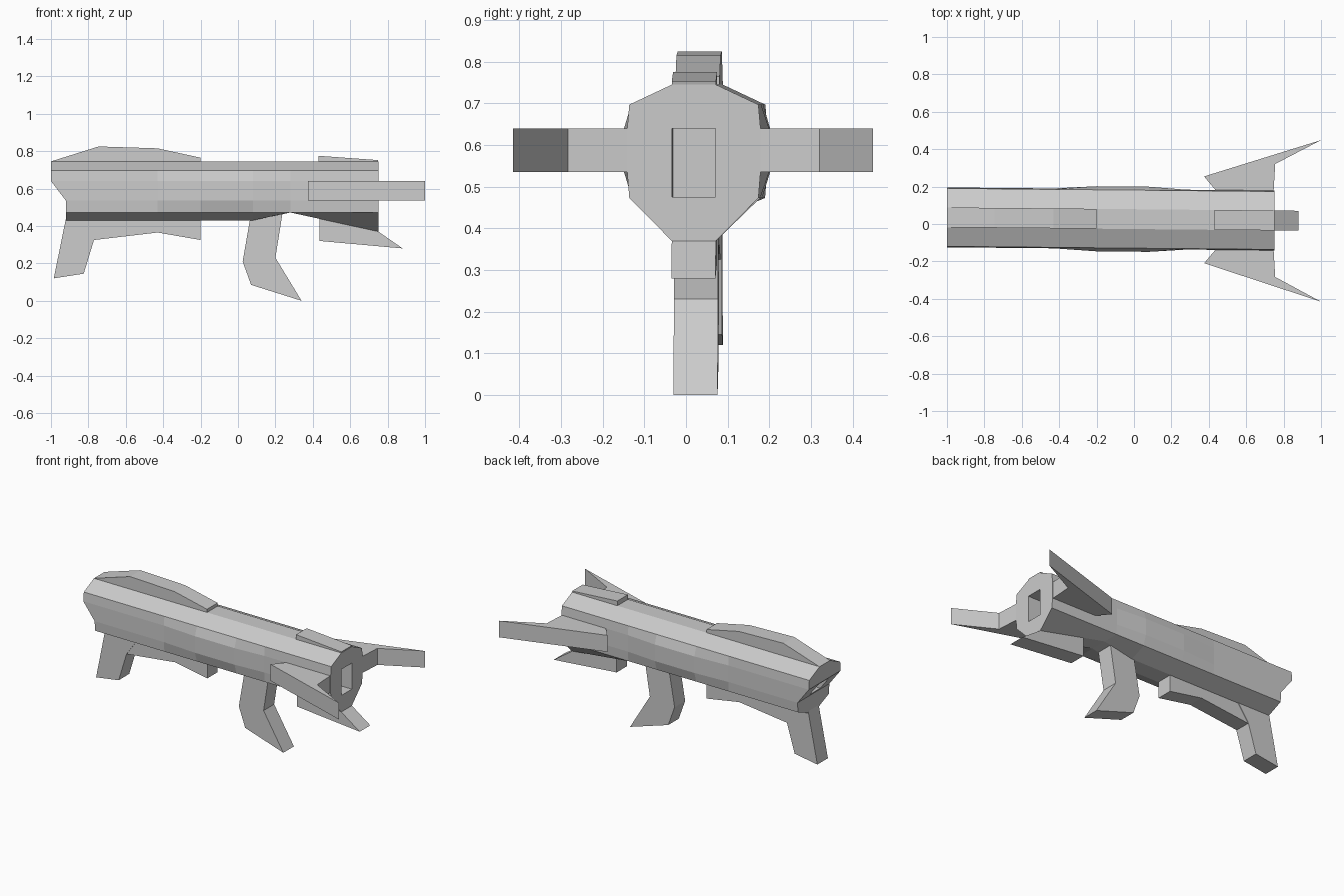
import bpy
import bmesh

if "Cube" in bpy.data.objects:
    bpy.data.objects.remove(bpy.data.objects["Cube"])

grey = bpy.data.materials.new("light_grey")
grey.use_nodes = True
colour = (0.6, 0.6, 0.6, 1)
grey.diffuse_color = colour
grey.node_tree.nodes["Principled BSDF"].inputs["Base Color"].default_value = colour

HALF = 0.053  # half thickness of the central fins and legs


def mid(x):
    """Centre line of the slightly turned body."""
    return 0.026 - 0.0095 * x


def finish(name, bm):
    bmesh.ops.recalc_face_normals(bm, faces=bm.faces)
    mesh = bpy.data.meshes.new(name)
    bm.to_mesh(mesh)
    bm.free()
    mesh.materials.append(grey)
    obj = bpy.data.objects.new(name, mesh)
    bpy.context.collection.objects.link(obj)
    return obj


def prism(name, lower, upper):
    """Join two matching outlines into a solid."""
    bm = bmesh.new()
    a = [bm.verts.new(p) for p in lower]
    b = [bm.verts.new(p) for p in upper]
    bm.faces.new(a)
    bm.faces.new(b[::-1])
    for i in range(len(a)):
        j = (i + 1) % len(a)
        bm.faces.new((a[i], b[i], b[j], a[j]))
    return finish(name, bm)


def upright(name, outline, half=HALF):
    """Plate cut from a side outline, standing on the centre line."""
    return prism(name, [(x, mid(x) - half, z) for x, z in outline],
                 [(x, mid(x) + half, z) for x, z in outline])


# Body: faceted tube, with bulging flanks and a changing belly line
stations = [(-1, 0.0, 0.43), (-0.43, 0.0, 0.43), (-0.2, 0.014, 0.43),
            (0.08, 0.014, 0.43), (0.28, 0.0, 0.472), (0.75, 0.0, 0.37)]
bm = bmesh.new()
rings = []
for x, bulge, belly in stations:
    side = [(HALF, 0.745), (0.155, 0.697), (0.16 + bulge, 0.64),
            (0.16 + bulge, 0.535), (0.155, 0.473), (HALF, belly)]
    ring = []
    for sign, points in ((1, side), (-1, side[::-1])):
        for w, z in points:
            px = -0.92 if x == -1 and z < 0.6 else x
            ring.append(bm.verts.new((px, mid(px) + sign * w, z)))
    rings.append(ring)
for a, b in zip(rings, rings[1:]):
    for i in range(12):
        j = (i + 1) % 12
        bm.faces.new((a[i], a[j], b[j], b[i]))
for ring in (rings[0], rings[-1]):
    for i in range(5):
        bm.faces.new((ring[i], ring[i + 1], ring[10 - i], ring[11 - i]))
body = finish("body", bm)

# Openings in the two ends
for name, x0, x1, z0, z1 in (("mouth_cutter", 0.6, 0.85, 0.475, 0.64),
                             ("rear_cutter", -1.1, -0.88, 0.55, 0.63)):
    cutter = upright(name, [(x0, z0), (x1, z0), (x1, z1), (x0, z1)], 0.052)
    cutter.hide_render = True
    cutter.hide_viewport = True
    cut = body.modifiers.new(name, "BOOLEAN")
    cut.operation = "DIFFERENCE"
    cut.solver = "EXACT"
    cut.object = cutter

# Ridges along the top
upright("back_ridge", [(-1, 0.745), (-0.745, 0.825), (-0.43, 0.815),
                       (-0.2, 0.765), (-0.2, 0.72), (-0.85, 0.72)])
upright("head_ridge", [(0.43, 0.775), (0.75, 0.752), (0.74, 0.72), (0.43, 0.72)])

# Lower jaw, belly keel and legs
upright("jaw", [(0.435, 0.46), (0.435, 0.32), (0.88, 0.28), (0.75, 0.37), (0.72, 0.4)])
upright("belly_keel", [(-0.2, 0.45), (-0.2, 0.325), (-0.43, 0.365),
                       (-0.77, 0.325), (-0.74, 0.45)], 0.05)
upright("rear_leg", [(-0.92, 0.44), (-0.985, 0.12), (-0.825, 0.145),
                     (-0.77, 0.325), (-0.69, 0.44)])
upright("front_leg", [(0.065, 0.44), (0.025, 0.21), (0.07, 0.085),
                      (0.34, 0.0), (0.2, 0.23), (0.24, 0.48)])

# Swept side fins, mirrored about the centre line
for name, sign in (("left_fin", 1), ("right_fin", -1)):
    plan = [(0.375, 0.232), (1.0, 0.432), (0.755, 0.302), (0.745, 0.13), (0.46, 0.13)]
    outline = [(x, mid(x) + sign * w) for x, w in plan]
    prism(name, [(x, y, 0.535) for x, y in outline],
          [(x, y, 0.64) for x, y in outline])
